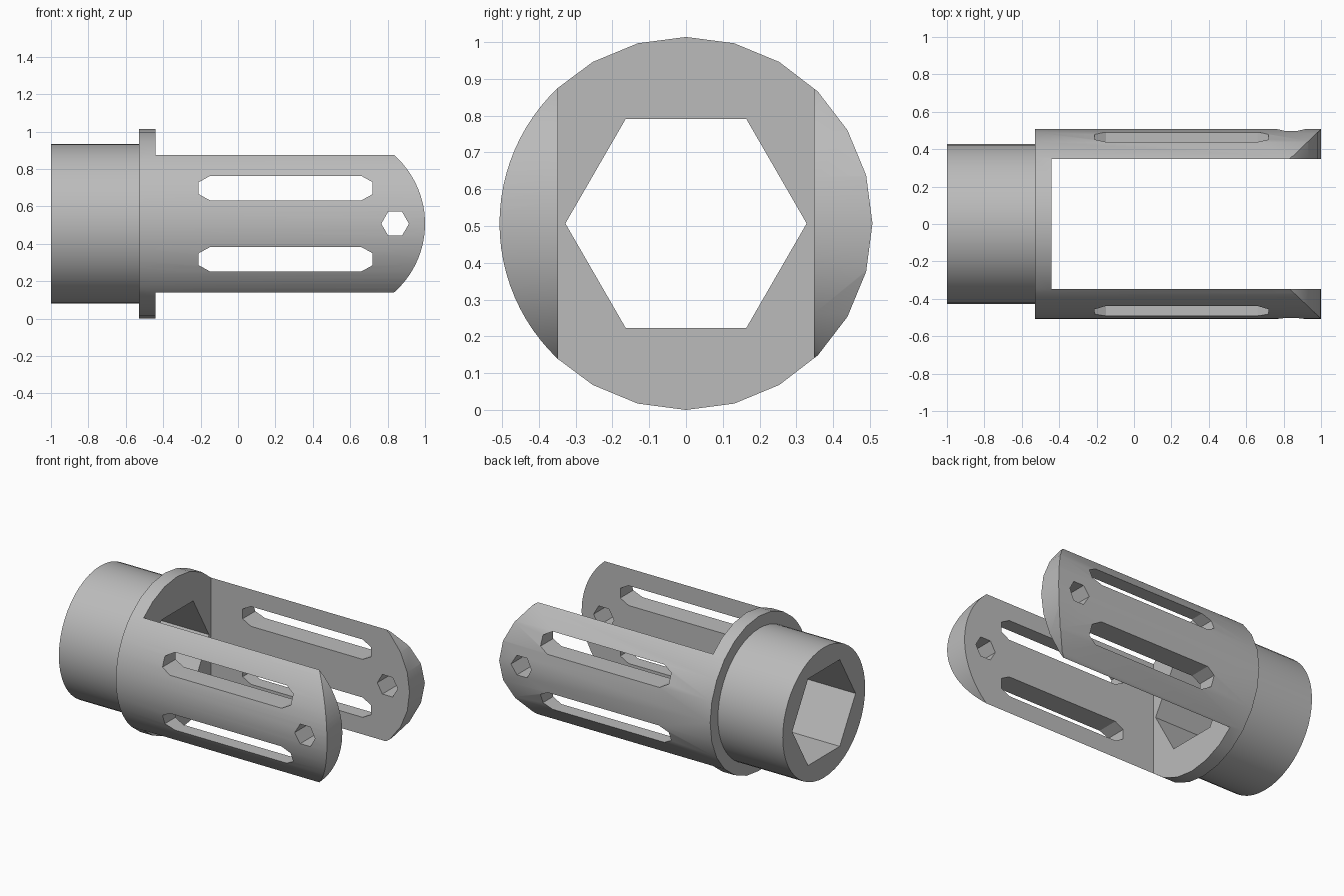
import bpy
import bmesh
from math import cos, sin, pi, radians, acos

cube = bpy.data.objects.get("Cube")
if cube:
    bpy.data.objects.remove(cube)

AXIS = 0.507       # height of the long axis, also the collar radius
GAP = 0.348        # half the distance between the arms

grey = bpy.data.materials.new("plain grey")
grey.use_nodes = True
colour = (0.5, 0.5, 0.5, 1)
grey.diffuse_color = colour
grey.node_tree.nodes["Principled BSDF"].inputs["Base Color"].default_value = colour


def prism(name, outline, direction, start, end):
    """Extrude a 2D outline: (y, z) along x, or (x, z) along y."""
    bm = bmesh.new()
    place = (lambda a, b, t: (t, a, b)) if direction == "x" else (lambda a, b, t: (a, t, b))
    rings = [[bm.verts.new(place(a, b, t)) for a, b in outline] for t in (start, end)]
    bm.faces.new(rings[0])
    bm.faces.new(rings[1][::-1])
    n = len(outline)
    for i in range(n):
        j = (i + 1) % n
        bm.faces.new((rings[0][i], rings[0][j], rings[1][j], rings[1][i]))
    bmesh.ops.recalc_face_normals(bm, faces=bm.faces)
    mesh = bpy.data.meshes.new(name)
    bm.to_mesh(mesh)
    bm.free()
    mesh.materials.append(grey)
    obj = bpy.data.objects.new(name, mesh)
    bpy.context.collection.objects.link(obj)
    return obj


def combine(target, tool, operation="DIFFERENCE"):
    """Apply a boolean and remove the tool."""
    bpy.context.view_layer.objects.active = target
    mod = target.modifiers.new("combine", "BOOLEAN")
    mod.object = tool
    mod.operation = operation
    mod.solver = "EXACT"
    bpy.ops.object.modifier_apply(modifier=mod.name)
    bpy.data.objects.remove(tool)


def circle(radius, sides, u=0.0, v=AXIS):
    return [(u + radius * cos(2 * pi * i / sides), v + radius * sin(2 * pi * i / sides))
            for i in range(sides)]


# Collar and arms share one rod, with a finer curve on the front arm
edge = acos(-GAP / AXIS)
coarse = [p for p in circle(AXIS, 24) if p[0] > -GAP]
coarse.sort(key=lambda p: p[1] < AXIS - 0.001)
upper = [p for p in coarse if p[1] > AXIS - 0.001]
lower = [p for p in coarse if p[1] <= AXIS - 0.001]
steps = 24
fine = []
for i in range(steps + 1):
    a = edge + (2 * pi - 2 * edge) * i / steps
    fine.append((AXIS * cos(a), AXIS + AXIS * sin(a)))
socket = prism("slotted_socket", upper + fine + lower, "x", -0.53, 1.05)

# Open space between the arms
combine(socket, prism("gap_cutter", [(-GAP, -0.2), (GAP, -0.2), (GAP, 1.2), (-GAP, 1.2)],
                      "x", -0.44, 1.2))

# Rounded arm tips: faceted at the back, finely curved at the front
for y0, y1, count in ((0.1, 0.7, 24), (-0.7, -0.1, 96)):
    r = 0.49
    half = count // 4
    arc = [(1 - r + r * cos(2 * pi * i / count), AXIS + r * sin(2 * pi * i / count))
           for i in range(-half, half + 1)]
    outline = [(1 - r, -0.2), (1.2, -0.2), (1.2, 1.2), (1 - r, 1.2)] + arc[::-1]
    combine(socket, prism("tip_cutter", outline, "y", y0, y1))

# Long windows with chamfered ends, through both arms
for side in (-1, 1):
    z = AXIS + side * 0.19
    x0, x1, h, c = -0.21, 0.72, 0.065, 0.032
    window = [(x0, z - c), (x0 + 0.06, z - h), (x1 - 0.06, z - h), (x1, z - c),
              (x1, z + c), (x1 - 0.06, z + h), (x0 + 0.06, z + h), (x0, z + c)]
    combine(socket, prism("window_cutter", window, "y", -0.8, 0.8))

# Pin hole near the tips
combine(socket, prism("pin_cutter", circle(0.074, 6, 0.84), "y", -0.8, 0.8))

# Narrow body behind the collar, then the hexagonal bore through both
combine(socket, prism("body", circle(0.4265, 48), "x", -1, -0.49), "UNION")
combine(socket, prism("bore_cutter", circle(0.328, 6), "x", -1.2, -0.3))

# Smooth curved walls, crisp edges
bpy.ops.object.select_all(action="DESELECT")
socket.select_set(True)
bpy.context.view_layer.objects.active = socket
bpy.ops.object.shade_smooth_by_angle(angle=radians(25))
